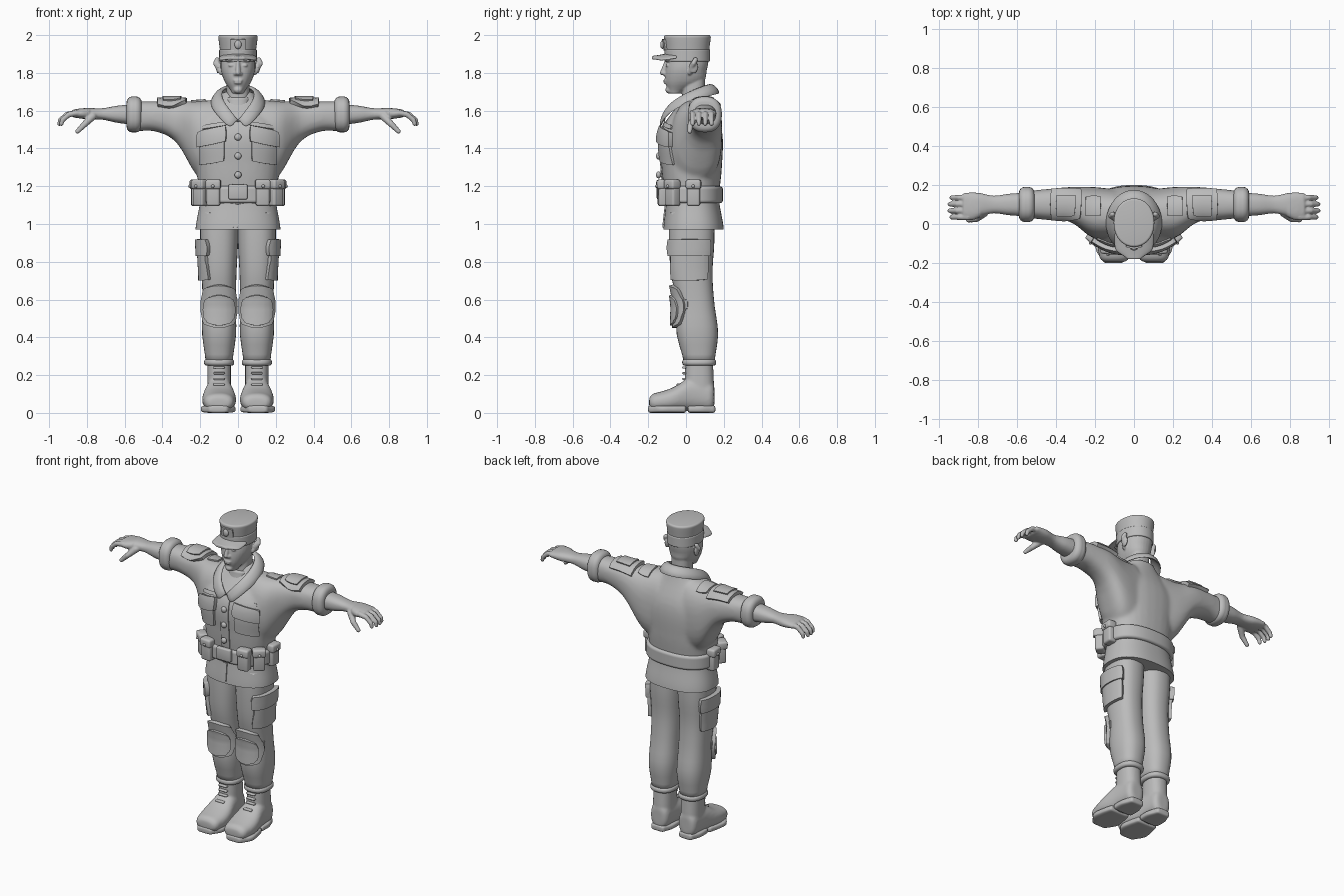
import bpy, bmesh, math
from math import sin, cos, pi, sqrt
from mathutils import Vector, Matrix
from mathutils.bvhtree import BVHTree

default_cube = bpy.data.objects.get("Cube")
if default_cube:
    bpy.data.objects.remove(default_cube)

grey = bpy.data.materials.new("plain grey")
grey.use_nodes = True
grey.diffuse_color = (.5, .5, .5, 1)
grey.node_tree.nodes["Principled BSDF"].inputs["Base Color"].default_value = grey.diffuse_color


def sample(profile, f):
    """Smooth value at fraction f of evenly spaced profile points."""
    if not isinstance(profile, tuple):
        return profile
    last = len(profile) - 1
    i = min(int(f * last), last - 1)
    u = f * last - i
    before, start, end, after = (profile[max(0, min(last, j))] for j in range(i - 1, i + 3))
    tangent, next_tangent = (end - before) / 2, (after - start) / 2
    rise = end - start
    return start + u * (tangent + u * (3 * rise - 2 * tangent - next_tangent
                                       + u * (tangent + next_tangent - 2 * rise)))


def loft(bm, axis, start, end, mid_a, half_a, mid_b, half_b, cap=0, power=2.4, sides=32, steps=16):
    """Superellipse tube along an axis, with ends rounded by the cap radius."""
    length = abs(end - start)
    bends = [cap * (1 - cos(pi * k / 8)) for k in range(5)] if cap else [0]
    inner = [cap + (length - 2 * cap) * k / steps for k in range(1, steps)]
    places = bends + inner + [length - d for d in reversed(bends)]
    previous = None
    for place in places:
        f = place / length
        t = start + (end - start) * f
        depth = max(0, cap - min(place, length - place))
        inset = cap - sqrt(max(0, cap * cap - depth * depth))
        ring = []
        for i in range(sides):
            c, s = cos(2 * pi * i / sides), sin(2 * pi * i / sides)
            a = sample(mid_a, f) + (sample(half_a, f) - inset) * math.copysign(abs(c) ** (2 / power), c)
            b = sample(mid_b, f) + (sample(half_b, f) - inset) * math.copysign(abs(s) ** (2 / power), s)
            ring.append(bm.verts.new({"z": (a, b, t), "x": (t, a, b), "y": (a, t, b)}[axis]))
        if previous:
            for i in range(sides):
                j = (i + 1) % sides
                bm.faces.new((previous[i], previous[j], ring[j], ring[i]))
        else:
            bm.faces.new(ring)
        previous = ring
    bm.faces.new(previous)
    return bm


def ball(bm, centre, size):
    placing = Matrix.Translation(centre) @ Matrix.Diagonal((*size, 1))
    bmesh.ops.create_icosphere(bm, subdivisions=2, radius=1, matrix=placing)
    return bm


def tube(bm, points, thick, thin, steps=6):
    """Chain of balls, fused later by the remesh."""
    points = [Vector(p) for p in points]
    total = (len(points) - 1) * steps
    for k in range(total + 1):
        i = min(k // steps, len(points) - 2)
        radius = thick + (thin - thick) * k / total
        ball(bm, points[i].lerp(points[i + 1], k / steps - i), [radius] * 3)


def box(bm, centre, size, turn=0):
    placing = Matrix.Translation(centre) @ Matrix.Rotation(turn, 4, "Z") @ Matrix.Diagonal((*size, 1))
    bmesh.ops.create_cube(bm, size=1, matrix=placing)
    return bm


def finish(bm, name, mirror=False, voxel=0, smooth=0, subsurf=0, bevel=0, solid=0, angle=45):
    """Turn a bmesh into a smooth-shaded object with its modifiers applied."""
    bmesh.ops.recalc_face_normals(bm, faces=bm.faces[:])
    mesh = bpy.data.meshes.new(name)
    bm.to_mesh(mesh)
    bm.free()
    part = bpy.data.objects.new(name, mesh)
    bpy.context.collection.objects.link(part)

    def add(kind, wanted, **settings):
        if wanted:
            modifier = part.modifiers.new(kind.title(), kind)
            for key, value in settings.items():
                setattr(modifier, key, value)

    add("MIRROR", mirror)
    add("SOLIDIFY", solid, thickness=solid, offset=0)
    add("BEVEL", bevel, width=bevel, segments=3)
    add("REMESH", voxel, mode="VOXEL", voxel_size=voxel)
    add("SMOOTH", smooth, factor=.5, iterations=smooth)
    add("SUBSURF", subsurf, levels=subsurf, render_levels=subsurf)
    graph = bpy.context.evaluated_depsgraph_get()
    part.data = bpy.data.meshes.new_from_object(part.evaluated_get(graph))
    part.modifiers.clear()
    part.data.polygons.foreach_set("use_smooth", [True] * len(part.data.polygons))
    part.data.set_sharp_from_angle(angle=math.radians(angle))
    part.data.materials.clear()
    part.data.materials.append(grey)
    return part


def patch(name, target, facing, u, v, lift, rounding=.1, shear=0, mirror=True):
    """Raised panel laid on a target's surface; u and v are its two ranges."""
    axis = max(range(3), key=lambda k: abs(facing[k]))
    source = bmesh.new()
    source.from_mesh(target.data)
    tree = BVHTree.FromBMesh(source)
    source.free()
    steps = [sin(pi * k / 16) for k in range(-8, 9)]
    bm = bmesh.new()
    previous = None
    for a in steps:
        row = []
        for b in steps:
            point = [sum(u) / 2 + (u[1] - u[0]) / 2 * a * sqrt(1 - rounding * b * b),
                     sum(v) / 2 + (v[1] - v[0]) / 2 * b * sqrt(1 - rounding * a * a) + shear * a]
            point.insert(axis, 4 * facing[axis])
            hit, normal = tree.ray_cast(Vector(point), -Vector(facing))[:2]
            if hit is None:
                point[axis] = .2 * facing[axis]
                hit, normal = tree.find_nearest(Vector(point))[:2]
            edge = max(abs(a), abs(b)) > .99
            row.append(bm.verts.new(hit + normal * (-.01 if edge else lift)))
        if previous:
            for i in range(len(row) - 1):
                bm.faces.new((previous[i], previous[i + 1], row[i + 1], row[i]))
        previous = row
    part = finish(bm, name, mirror=mirror)
    if sum(p.normal.dot(facing) for p in part.data.polygons) < 0:
        part.data.flip_normals()
    return part


FRONT, SIDE, UP = (0, -1, 0), (1, 0, 0), (0, 0, 1)

# Jacket body fused with its wide sleeves
bm = loft(bmesh.new(), "z", 1.1, 1.7, 0, (.2, .22, .23, .08), (.03, .03, .03, .06), (.14, .16, .16, .06))
for side in (1, -1):
    loft(bm, "x", side * .1, side * .55, (.05, .06, .1, .1, .1), (.13, .13, .09, .08, .07),
         (1.43, 1.45, 1.54, 1.57, 1.57), (.23, .2, .11, .08, .08))
jacket = finish(bm, "jacket", voxel=.011, smooth=8, angle=90)

# Jacket skirt, belt and buckle
skirt = finish(loft(bmesh.new(), "z", .97, 1.13, 0, (.225, .2), (.04, .035), (.16, .14), sides=64), "jacket_skirt")
patch("skirt_placket", skirt, FRONT, (-.03, 0), (.98, 1.1), .006, mirror=False)
finish(loft(bmesh.new(), "z", 1.11, 1.2, 0, .225, .03, .165, cap=.015, sides=64), "belt")
finish(box(bmesh.new(), (0, -.14, 1.17), (.1, .03, .08)), "buckle", bevel=.008)

# Belt pouches with flaps and studs
pouches, studs = bmesh.new(), bmesh.new()
for x, y, turn in ((.13, -.12, .1), (.2, -.07, .7), (.22, .04, 1.5)):
    outward = Vector((sin(turn), -cos(turn), 0))
    centre = Vector((x, y, 1.16))
    flap = centre + outward * .005 + Vector(UP) * .05
    box(pouches, centre, (.07, .055, .13), turn)
    box(pouches, flap, (.08, .06, .05), turn)
    ball(studs, flap + outward * .03 - Vector(UP) * .01, [.009] * 3)
finish(pouches, "belt_pouches", mirror=True, bevel=.012)
finish(studs, "pouch_studs", mirror=True)

# Jacket front: placket, buttons, chest pockets
patch("front_placket", jacket, FRONT, (-.03, .03), (1.2, 1.54), .006, mirror=False)
bm = bmesh.new()
for row in range(3):
    ball(bm, (0, -.145, 1.26 + row / 10), (.02, .015, .02))
finish(bm, "buttons", subsurf=1)
patch("chest_pocket", jacket, FRONT, (.07, .2), (1.32, 1.46), .014, shear=-.01)
patch("chest_pocket_flap", jacket, FRONT, (.06, .21), (1.42, 1.5), .024, shear=-.015)
patch("chest_seam_tab", jacket, FRONT, (.06, .19), (1.51, 1.53), .007, shear=-.01)

# Shoulder pads with straps, rolled cuffs
patch("shoulder_pad", jacket, UP, (.27, .43), (.03, .17), .02)
patch("shoulder_pad_top", jacket, UP, (.3, .4), (.05, .14), .028)
patch("shoulder_strap", jacket, UP, (.17, .25), (.04, .14), .009)
finish(loft(bmesh.new(), "x", .51, .59, .1, .09, 1.58, .095, cap=.03), "rolled_cuffs", mirror=True, angle=90)

# Folded collar: rings that widen and sink toward the front
bm = bmesh.new()
previous = None
for width, depth, centre, drop, spread in ((.085, .117, 0, 0, 0), (.115, .14, .01, 0, .01), (.137, .16, .02, .045, .04)):
    ring = []
    for k in range(9):
        f = k / 8
        ring.append(bm.verts.new((width * sin(pi * f) + spread * f * f, centre + depth * cos(pi * f),
                                  1.735 - drop - .19 * f * f)))
    if previous:
        for i in range(8):
            bm.faces.new((previous[i], previous[i + 1], ring[i + 1], ring[i]))
    previous = ring
finish(bm, "collar", mirror=True, solid=.018, subsurf=1, angle=90)
finish(loft(bmesh.new(), "z", 1.56, 1.67, 0, .07, (.02, .04), .075, cap=.01), "undershirt")

# Head with neck, nose, lips, brows, eyes and ears
bm = loft(bmesh.new(), "z", 1.6, 1.8, 0, .06, .04, .06)
loft(bm, "z", 1.69, 1.94, 0, (.03, .07, .09, .09, .08), (-.06, -.01, 0, .01, .01), (.03, .1, .11, .11, .1), power=2.2)
tube(bm, [(0, -.105, 1.86), (0, -.125, 1.8)], .01, .014)
for height, width in ((1.76, .027), (1.747, .022)):
    ball(bm, (0, -.11, height), (width, .01, .006))
ball(bm, (0, -.09, 1.71), (.025, .02, .02))
for side in (1, -1):
    ball(bm, (side * .014, -.114, 1.795), [.01] * 3)
    ball(bm, (side * .04, -.096, 1.866), (.03, .016, .008))
    ball(bm, (side * .037, -.1, 1.84), (.016, .01, .007))
    tube(bm, [(side * .09, .02, 1.8), (side * .12, .04, 1.85), (side * .11, .05, 1.87)], .012, .014)
    ball(bm, (side * .105, .04, 1.83), (.012, .025, .035))
finish(bm, "head", voxel=.005, smooth=4, angle=90)

# Cap band, crown, visor and badge
finish(loft(bmesh.new(), "z", 1.86, 1.925, 0, .1, .007, .12, cap=.006, power=2.1, sides=48), "cap_band")
crown = finish(loft(bmesh.new(), "z", 1.9, 2, 0, (.094, .105), .007, (.114, .125), cap=.012, power=2.1, sides=48),
               "cap_crown")
bm = loft(bmesh.new(), "y", -.18, -.05, 0, (.035, .09, .1, .1), (1.88, 1.89, 1.9), .01, cap=.006, power=3)
for v in bm.verts:
    v.co.z -= 2 * v.co.x ** 2
finish(bm, "cap_visor")
patch("cap_badge_plate", crown, FRONT, (-.04, .04), (1.92, 1.98), .01, mirror=False)
finish(ball(bmesh.new(), (0, -.125, 1.95), (.02, .012, .025)), "cap_badge", subsurf=1)

# Forearms and hands with curled fingers
bm = loft(bmesh.new(), "x", .56, .88, .1, (.06, .055, .045, .06, .06), (1.58, 1.585), (.053, .045, .03, .03, .02), cap=.015)
loft(bm, "x", .78, .88, .087, (.05, .067, .06), 1.585, (.03, .027, .02), cap=.012)
for finger in range(4):
    y = .035 + finger / 30
    tip = .95 - .01 * abs(finger - 1.5)
    tube(bm, [(.85, y, 1.588), (tip - .04, y, 1.58), (tip - .005, y, 1.55), (tip, y, 1.53)], .017, .012)
tube(bm, [(.77, .055, 1.57), (.81, .025, 1.53), (.85, .02, 1.49)], .022, .013)
finish(bm, "arms_and_hands", mirror=True, voxel=.005, smooth=4, angle=90)

# Trouser legs, rolled hems, knee pads and cargo pockets
leg = finish(loft(bmesh.new(), "z", .26, 1.06, .1, (.07, .09, .088, .092, .1, .1), (.07, .06, .05, .03, .03, .03),
                  (.08, .11, .1, .11, .12, .12)), "trouser_legs", mirror=True, angle=90)
finish(loft(bmesh.new(), "z", .25, .285, .1, .08, .07, .09, cap=.015), "trouser_hems", mirror=True)
patch("knee_pad", leg, FRONT, (.02, .18), (.45, .68), .022, rounding=.3)
patch("knee_pad_cap", leg, FRONT, (.035, .165), (.46, .63), .034, rounding=.4)
patch("cargo_pocket", leg, SIDE, (-.07, .11), (.7, .9), .02)
patch("cargo_pocket_flap", leg, SIDE, (-.08, .12), (.83, .92), .028)
patch("knee_strap", leg, SIDE, (-.04, .01), (.55, .6), .006)

# Boots, split soles and laces
bm = loft(bmesh.new(), "y", -.195, .15, .1, (.075, .09, .07, .06), (.055, .07, .1, .09), (.045, .06, .09, .08), cap=.03)
loft(bm, "z", .1, .28, .1, .062, .07, (.08, .073))
finish(bm, "boots", mirror=True, voxel=.008, smooth=5, angle=90)
bm = loft(bmesh.new(), "y", -.2, 0, .105, (.05, .09, .085, .07), .02, .02, cap=.012, power=4)
loft(bm, "y", .01, .155, .1, (.068, .068, .045), .02, .02, cap=.012, power=4)
finish(bm, "boot_soles", mirror=True)
bm = bmesh.new()
for row in range(4):
    box(bm, (.1, -.01 - .03 * (row == 0), .15 + .03 * row), (.06, .02, .012))
finish(bm, "boot_laces", mirror=True, bevel=.005)
